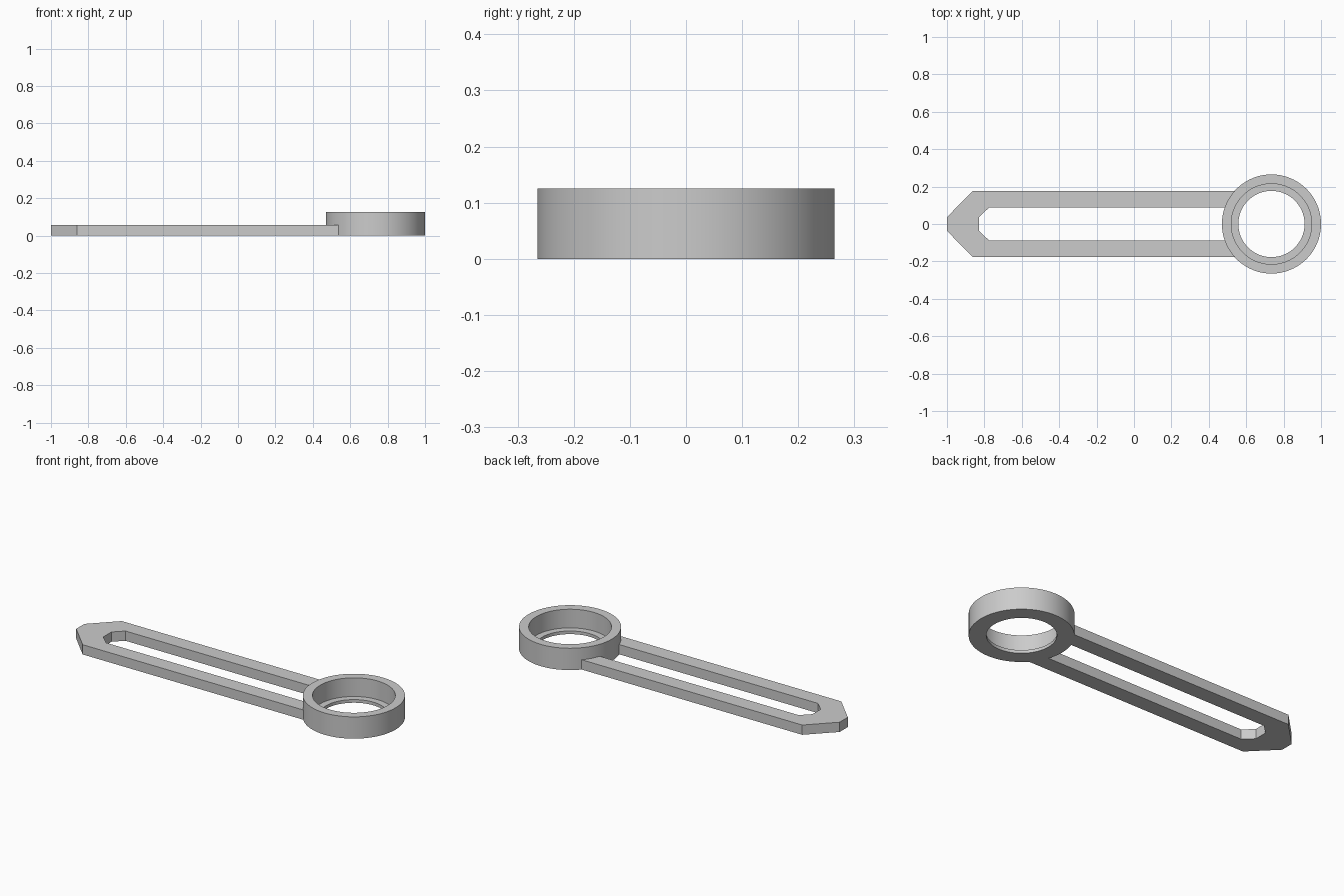
import bpy, bmesh, math
from mathutils import Vector

cube = bpy.data.objects.get("Cube")
if cube:
    bpy.data.objects.remove(cube, do_unlink=True)

RING_X, RING_R, BORE_R, HOLE_R = 0.735, 0.265, 0.215, 0.177
RING_H, LIP_H, ARM_H = 0.125, 0.018, 0.056
ARM_Y, SLOT_Y, TIP_Y = 0.177, 0.088, 0.037

grey = bpy.data.materials.new("plain_grey")
grey.use_nodes = True
colour = (0.6, 0.6, 0.6, 1)
grey.diffuse_color = colour
grey.node_tree.nodes["Principled BSDF"].inputs["Base Color"].default_value = colour


def finish(bm, name):
    bmesh.ops.recalc_face_normals(bm, faces=bm.faces)
    mesh = bpy.data.meshes.new(name)
    bm.to_mesh(mesh)
    bm.free()
    mesh.materials.append(grey)
    obj = bpy.data.objects.new(name, mesh)
    bpy.context.collection.objects.link(obj)
    return obj


# Socket ring: stepped wall section turned around its axis
bm = bmesh.new()
section = [(HOLE_R, 0), (RING_R, 0), (RING_R, RING_H),
           (BORE_R, RING_H), (BORE_R, LIP_H), (HOLE_R, LIP_H)]
verts = [bm.verts.new((RING_X + r, 0, z)) for r, z in section]
edges = [bm.edges.new((verts[i - 1], verts[i])) for i in range(len(verts))]
bmesh.ops.spin(bm, geom=verts + edges, cent=(RING_X, 0, 0), axis=(0, 0, 1),
               angle=math.tau, steps=96, use_merge=True)
bmesh.ops.remove_doubles(bm, verts=bm.verts, dist=1e-5)
ring = finish(bm, "socket_ring")
bpy.ops.object.select_all(action='DESELECT')
ring.select_set(True)
bpy.context.view_layer.objects.active = ring
bpy.ops.object.shade_smooth_by_angle(angle=math.radians(30))

# Slotted arm: U-shaped outline whose ends follow the ring wall
inset_r = RING_R - 0.002
a_out, a_in = math.asin(ARM_Y / inset_r), math.asin(SLOT_Y / inset_r)
arc = []
for i in range(9):
    a = a_out + (a_in - a_out) * i / 8
    arc.append((RING_X - inset_r * math.cos(a), inset_r * math.sin(a)))
half = [(-1, TIP_Y), (-0.861, ARM_Y)] + arc + [(-0.775, SLOT_Y), (-0.828, TIP_Y)]
outline = half + [(x, -y) for x, y in reversed(half)]
bm = bmesh.new()
base = bm.faces.new([bm.verts.new((x, y, 0)) for x, y in outline])
top = bmesh.ops.extrude_face_region(bm, geom=[base], use_keep_orig=True)["geom"]
bmesh.ops.translate(bm, vec=Vector((0, 0, ARM_H)),
                    verts=[g for g in top if isinstance(g, bmesh.types.BMVert)])
finish(bm, "slotted_arm")
